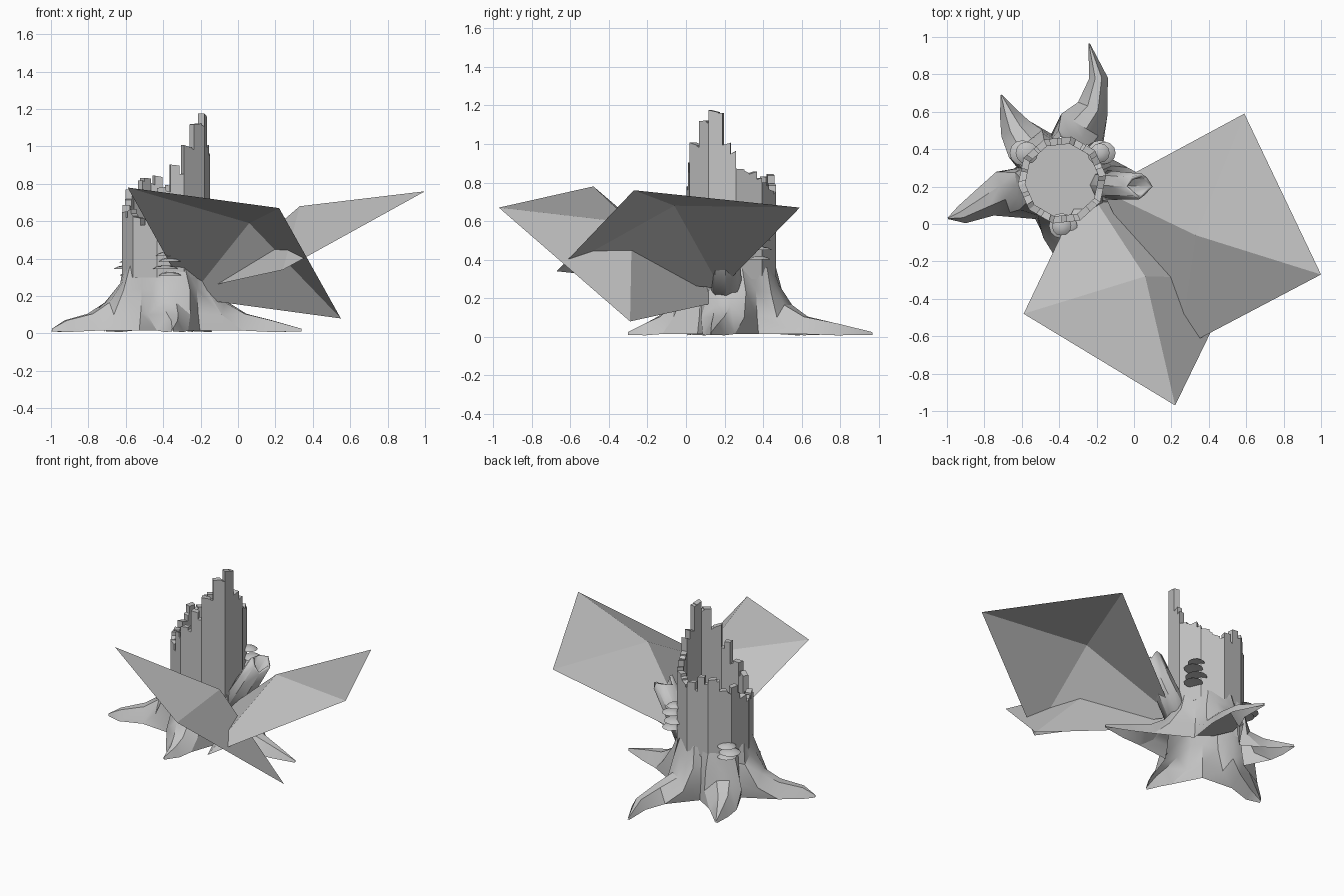
import bpy, bmesh, math, random
from mathutils import Vector

random.seed(4)
cube = bpy.data.objects.get("Cube")
if cube:
    bpy.data.objects.remove(cube)

grey = bpy.data.materials.new("plain_grey")
grey.use_nodes = True
COLOUR = (0.55, 0.55, 0.55, 1)
grey.diffuse_color = COLOUR
grey.node_tree.nodes["Principled BSDF"].inputs["Base Color"].default_value = COLOUR

CX, CY = -0.385, 0.235
FLOOR = 0.3


def finish(name, bm, smooth=0):
    bmesh.ops.recalc_face_normals(bm, faces=bm.faces)
    mesh = bpy.data.meshes.new(name)
    bm.to_mesh(mesh)
    bm.free()
    mesh.materials.append(grey)
    ob = bpy.data.objects.new(name, mesh)
    bpy.context.collection.objects.link(ob)
    if smooth:
        bpy.ops.object.select_all(action='DESELECT')
        ob.select_set(True)
        bpy.context.view_layer.objects.active = ob
        bpy.ops.object.shade_smooth_by_angle(angle=math.radians(smooth))
    return ob


def around(deg, r, z):
    """Point on a ten-sided outline about the trunk axis."""
    off = math.radians((deg - 6) % 36 - 18)
    r *= math.cos(math.radians(18)) / math.cos(off)
    a = math.radians(deg)
    return Vector((CX + r * math.cos(a), CY + r * math.sin(a), z))


def skin(bm, rings):
    """Join closed rings of points and cap both ends."""
    loops = [[bm.verts.new(p) for p in ring] for ring in rings]
    n = len(loops[0])
    for a, b in zip(loops, loops[1:]):
        for i in range(n):
            j = (i + 1) % n
            bm.faces.new((a[i], a[j], b[j], b[i]))
    bm.faces.new(loops[0][::-1])
    bm.faces.new(loops[-1])


# Flared foot: one open-bottomed skin whose columns run down the trunk and out along each root
ROOTS = [  # direction, then ground plan of the crest out to the tip
    (-5, (-0.06, 0.19), (0.04, 0.17), (0.18, 0.15), (0.34, 0.13)),
    (72, (-0.29, 0.53), (-0.22, 0.62), (-0.19, 0.78), (-0.24, 0.965)),
    (134, (-0.58, 0.43), (-0.635, 0.51), (-0.67, 0.59), (-0.71, 0.69)),
    (194, (-0.70, 0.17), (-0.79, 0.12), (-0.92, 0.05), (-0.995, 0.03)),
    (277, (-0.37, -0.07), (-0.35, -0.14), (-0.34, -0.21), (-0.35, -0.3)),
]
CREST_Z = (0.36, 0.27, 0.165, 0.105, 0.07, 0.025)
EDGE_Z = (0.36, 0.23, 0.1, 0.015, 0.008, 0.01)
HALF_WIDTH = (0.075, 0.1, 0.115, 0.085, 0.05, 0.004)
VALLEY = ((0.23, 0.36), (0.24, 0.24), (0.25, 0.11), (0.265, 0.015))

bm = bmesh.new()
columns = []
for n, (deg, *plan) in enumerate(ROOTS):
    crest = [around(deg, 0.225, 0), around(deg, 0.255, 0)]
    crest += [Vector((x, y, 0)) for x, y in plan]
    for offset in (-1, -0.35, 0.35, 1):
        column = []
        for k, p in enumerate(crest):
            along = crest[min(k + 1, 5)] - crest[max(k - 1, 0)]
            sideways = Vector((-along.y, along.x, 0)).normalized()
            z = CREST_Z[k] if abs(offset) < 1 else EDGE_Z[k]
            q = p + sideways * HALF_WIDTH[k] * offset
            column.append(bm.verts.new((q.x, q.y, z)))
        columns.append(column)
    after = ROOTS[(n + 1) % len(ROOTS)][0]
    between = deg + ((after - deg) % 360) / 2
    columns.append([bm.verts.new(around(between, r, z)) for r, z in VALLEY])
for a, b in zip(columns, columns[1:] + columns[:1]):
    for k in range(min(len(a), len(b)) - 1):
        bm.faces.new((a[k], a[k + 1], b[k + 1], b[k]))
finish("trunk_foot_and_roots", bm, 28)

# Floor inside the hollow trunk
bm = bmesh.new()
bm.faces.new([bm.verts.new(around(6 + 36 * i, 0.235, FLOOR)) for i in range(10)])
finish("inner_floor", bm)

# Broken wall: upright boards, each with a lower narrow splinter beside it
BOARD_TOPS = (0.87, 0.85, 0.8, 0.76, 0.79, 0.84, 0.83, 0.75, 0.77, 0.68,
              0.65, 0.66, 0.62, 0.72, 0.78, 0.9, 1.0, 1.12, 1.17, 1.0)
bm = bmesh.new()
for i, top in enumerate(BOARD_TOPS):
    start = 6 + 18 * i
    split = start + random.uniform(11, 14)
    notch = random.uniform(0.01, 0.06) if top < 1.1 else 0.01
    for d0, d1, height in ((start, split, top), (split, start + 18, top - notch)):
        tilt = random.uniform(-0.008, 0.008)
        plan = ((d0, 0.237, -tilt), (d1, 0.237, tilt), (d1, 0.198, tilt), (d0, 0.198, -tilt))
        skin(bm, [[around(d, r, FLOOR) for d, r, t in plan],
                  [around(d, r, height + t) for d, r, t in plan]])
finish("broken_wall", bm, 15)

# Hollow broken branch leaning away from the trunk
foot, tip = Vector((-0.2, 0.21, 0.2)), Vector((0.04, 0.2, 0.6))
axis = tip - foot
side = Vector((0, 1, 0))
across = axis.cross(side).normalized()
bm = bmesh.new()
rows = []
for k, r in ((0, 0.085), (0.55, 0.074), (1, 0.07)):
    row = []
    for i in range(8):
        a = math.tau * i / 8
        jag = 0.06 * (i % 3) * (k == 1)
        row.append(bm.verts.new(foot + axis * (k - jag) + side * r * math.cos(a)
                                + across * r * math.sin(a)))
    rows.append(row)
for lo, hi in zip(rows, rows[1:]):
    for i in range(8):
        j = (i + 1) % 8
        bm.faces.new((lo[i], lo[j], hi[j], hi[i]))
branch = finish("broken_branch", bm, 28)
wall = branch.modifiers.new("wall", 'SOLIDIFY')
wall.thickness = 0.018

# Shelf fungi stacked on the bark
for label, x, y, heights in (
        ("south", -0.375, -0.01, (0.31, 0.345, 0.385, 0.415)),
        ("west", -0.585, 0.38, (0.31, 0.345, 0.38)),
        ("east", -0.17, 0.38, (0.4, 0.45, 0.5, 0.55))):
    for k, z in enumerate(heights):
        r = 0.068 - 0.008 * abs(k - 1)
        dx = 0.012 * (-1) ** k
        bm = bmesh.new()
        skin(bm, [[Vector((x + dx + r * f * math.cos(math.tau * i / 12),
                           y + r * f * math.sin(math.tau * i / 12), z + h))
                   for i in range(12)]
                  for f, h in ((0.5, 0.002), (1, 0), (0.7, 0.012), (0.3, 0.018))])
        finish(label + "_shelf_fungus", bm, 30)

# Two large folded leaves: four corners around a raised centre
LEAVES = {
    "east_leaf": [(0.33, -0.06, 0.68), (-0.17, 0.18, 0.25), (0.24, -0.67, 0.34),
                  (1.0, -0.27, 0.76), (0.59, 0.59, 0.67)],
    "south_leaf": [(0.06, -0.28, 0.59), (-0.26, 0.21, 0.19), (-0.59, -0.48, 0.78),
                   (0.22, -0.97, 0.67), (0.55, -0.29, 0.08)],
}
for name, points in LEAVES.items():
    bm = bmesh.new()
    centre, *corners = [bm.verts.new(p) for p in points]
    for a, b in zip(corners, corners[1:] + corners[:1]):
        bm.faces.new((centre, a, b))
    leaf = finish(name, bm)
    if sum(p.normal.z for p in leaf.data.polygons) < 0:
        leaf.data.flip_normals()
